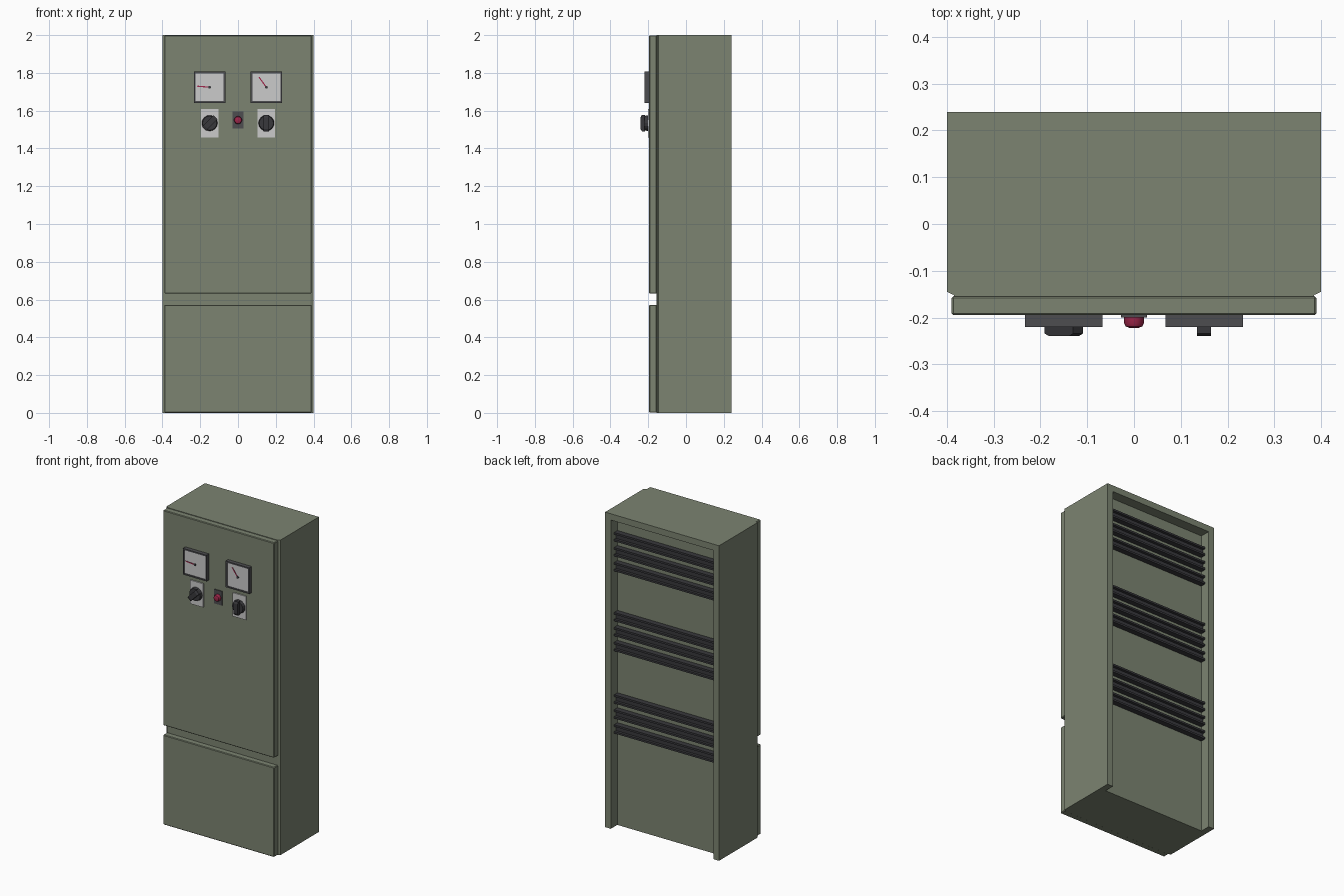
import bpy, bmesh, math
from mathutils import Matrix, Vector

if "Cube" in bpy.data.objects:
    bpy.data.objects.remove(bpy.data.objects["Cube"])


def material(name, r, g, b):
    m = bpy.data.materials.new(name)
    m.diffuse_color = (r, g, b, 1)
    m.use_nodes = True
    m.node_tree.nodes["Principled BSDF"].inputs["Base Color"].default_value = m.diffuse_color
    return m


GREEN = material("green_paint", 0.20, 0.23, 0.165)
DARK = material("dark_plastic", 0.075, 0.075, 0.08)
BLACK = material("dark_metal", 0.04, 0.04, 0.045)
WHITE = material("pale_plate", 0.55, 0.55, 0.55)
RED = material("red", 0.35, 0.02, 0.07)


def finish(name, bm, mat):
    bmesh.ops.recalc_face_normals(bm, faces=bm.faces)
    me = bpy.data.meshes.new(name)
    bm.to_mesh(me)
    bm.free()
    ob = bpy.data.objects.new(name, me)
    bpy.context.collection.objects.link(ob)
    me.materials.append(mat)
    return ob


def box(name, x, y, z, mat, bevel=0):
    """Box from (min, max) pairs."""
    bm = bmesh.new()
    bmesh.ops.create_cube(bm, size=1)
    for v in bm.verts:
        v.co = Vector([(a + b) / 2 + c * (b - a) for (a, b), c in zip((x, y, z), v.co)])
    if bevel:
        bmesh.ops.bevel(bm, geom=bm.edges[:], offset=bevel, segments=1, affect='EDGES')
    return finish(name, bm, mat)


def prism(name, pts, direction, mat):
    """Closed outline extruded along a vector."""
    bm = bmesh.new()
    f = bm.faces.new([bm.verts.new(p) for p in pts])
    r = bmesh.ops.extrude_face_region(bm, geom=[f])
    bmesh.ops.translate(bm, vec=direction,
                        verts=[v for v in r["geom"] if isinstance(v, bmesh.types.BMVert)])
    return finish(name, bm, mat)


def lathe(name, x, z, profile, sides, mat):
    """Stack of (radius, y) rings around a front-facing axis, capped."""
    bm = bmesh.new()
    rings = [[bm.verts.new((x + r * math.cos(2 * math.pi * i / sides), y,
                            z + r * math.sin(2 * math.pi * i / sides)))
              for i in range(sides)] for r, y in profile]
    for a, b in zip(rings, rings[1:]):
        for i in range(sides):
            j = (i + 1) % sides
            bm.faces.new((a[i], a[j], b[j], b[i]))
    bm.faces.new(rings[0])
    bm.faces.new(rings[-1])
    return finish(name, bm, mat)


# cabinet body: plan outline with rear posts, chamfered front edge
half = [(0.385, -0.155), (0.385, -0.152), (0.4, -0.145), (0.4, 0.24)]
plan = half + [(-x, y) for x, y in reversed(half)]
body = prism("cabinet_body", [(x, y, 0) for x, y in plan], (0, 0, 2), GREEN)

# rear recess, open at the bottom
cutter = box("recess_cutter", (-0.36, 0.36), (0.175, 0.4), (-0.1, 1.96), GREEN)
cutter.hide_render = True
mod = body.modifiers.new("recess", 'BOOLEAN')
mod.operation = 'DIFFERENCE'
mod.solver = 'EXACT'
mod.object = cutter
bpy.context.view_layer.objects.active = body
bpy.ops.object.modifier_apply(modifier=mod.name)
bpy.data.objects.remove(cutter)

# doors
for name, z in (("lower_door", (0.002, 0.572)), ("upper_door", (0.632, 1.998))):
    box(name, (-0.39, 0.39), (-0.195, -0.154), z, GREEN, 0.004)

# rear busbar channels, three groups of three
channel = [(0.176, 0), (0.21, 0), (0.21, 0.012), (0.193, 0.012),
           (0.193, 0.043), (0.21, 0.043), (0.21, 0.055), (0.176, 0.055)]
for g, top in enumerate((1.87, 1.363, 0.84)):
    for i in range(3):
        z0 = top - 0.055 - 0.095 * i
        prism(f"rear_rail_{g}_{i}", [(-0.358, y, z0 + z) for y, z in channel],
              (0.716, 0, 0), BLACK)

# meters and rotary switches
for side, x, needle, turn in (("left", -0.15, 175, -45), ("right", 0.15, 126, 0)):
    zc, s, t = 1.724, 0.083, 0.009
    box(f"{side}_meter_case", (x - s, x + s), (-0.214, -0.194), (zc - s, zc + s), DARK)
    for k in (-1, 1):
        a, b = sorted((k * s, k * (s - t)))
        box(f"{side}_meter_bezel_v{k}", (x + a, x + b), (-0.22, -0.214), (zc - s, zc + s), DARK)
        box(f"{side}_meter_bezel_h{k}", (x - s + t, x + s - t), (-0.22, -0.214),
            (zc + a, zc + b), DARK)
    box(f"{side}_meter_face", (x - s + t, x + s - t), (-0.216, -0.213),
        (zc - s + t, zc + s - t), WHITE)
    lathe(f"{side}_needle_pivot", x, zc, [(0.008, -0.215), (0.008, -0.22)], 12, BLACK)
    n = box(f"{side}_needle", (0, 0.066), (-0.219, -0.217), (-0.003, 0.003), RED)
    n.data.transform(Matrix.Translation((x, 0, zc)) @
                     Matrix.Rotation(-math.radians(needle), 4, 'Y'))

    zk = 1.534
    box(f"{side}_switch_plate", (x - 0.046, x + 0.046), (-0.202, -0.194),
        (zk - 0.075, zk + 0.075), WHITE)
    lathe(f"{side}_switch_knob", x, zk, [(0.042, -0.201), (0.038, -0.22)], 16, BLACK)
    grip = prism(f"{side}_switch_grip", [(-0.015, -0.218, -0.043), (-0.015, -0.234, -0.043),
                                         (-0.015, -0.24, -0.03), (-0.015, -0.24, 0.03),
                                         (-0.015, -0.234, 0.043), (-0.015, -0.218, 0.043)],
                 (0.03, 0, 0), BLACK)
    grip.data.transform(Matrix.Translation((x, 0, zk)) @
                        Matrix.Rotation(-math.radians(turn), 4, 'Y'))

# indicator lamp
box("lamp_plate", (-0.028, 0.028), (-0.2, -0.194), (1.505, 1.595), DARK)
lamp = lathe("lamp", 0, 1.55, [(0.021, -0.199), (0.021, -0.213), (0.018, -0.219),
                               (0.01, -0.222)], 16, RED)
bpy.ops.object.select_all(action='DESELECT')
lamp.select_set(True)
bpy.context.view_layer.objects.active = lamp
bpy.ops.object.shade_smooth_by_angle(angle=math.radians(40))
